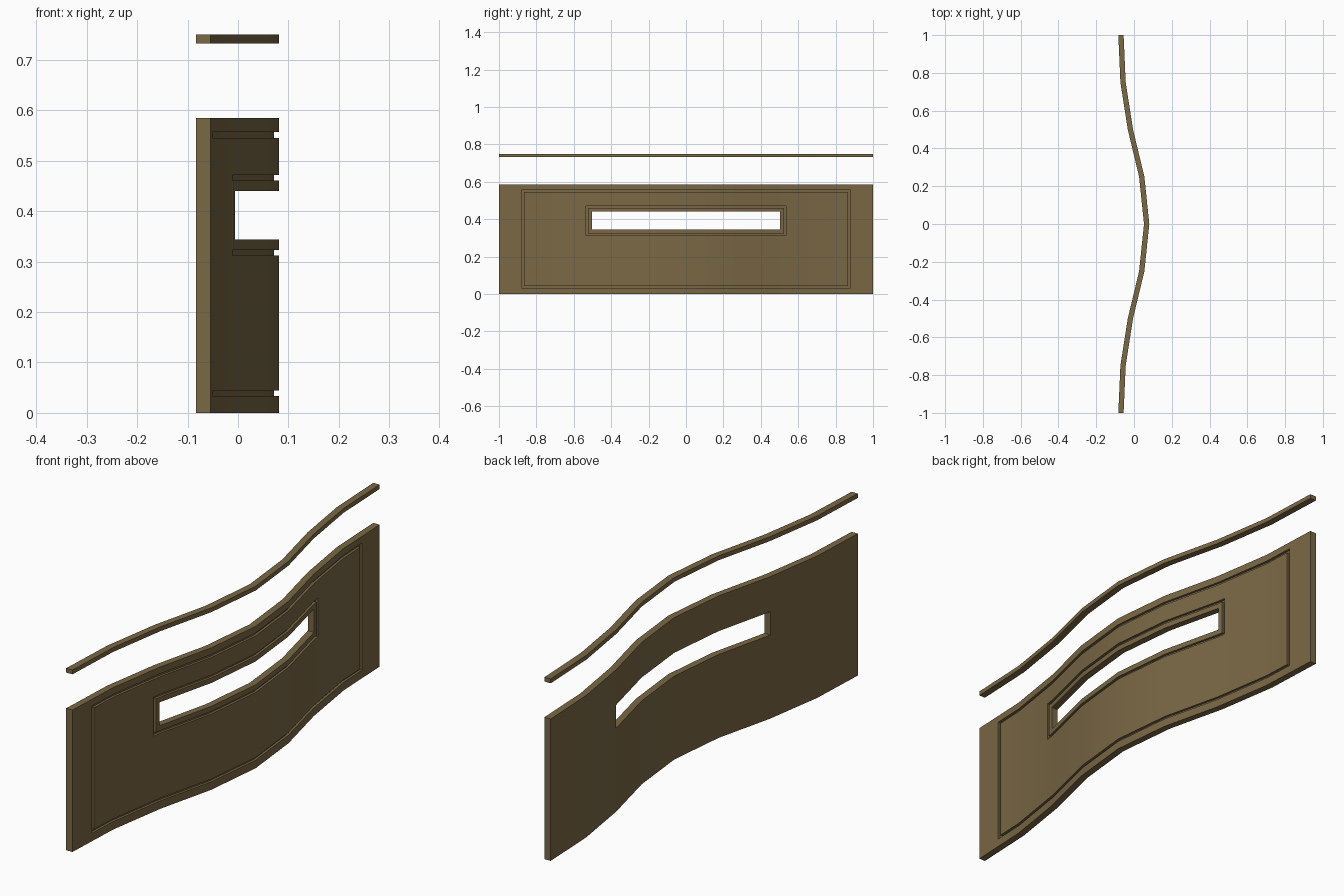
import bpy, bmesh

if "Cube" in bpy.data.objects:
    bpy.data.objects.remove(bpy.data.objects["Cube"])

THICK = 0.028
GROOVE = 0.010
# Half of the wavy plan: distance along y -> centreline x
PLAN = [(0.0, 0.067), (0.25, 0.041), (0.5, -0.019), (0.75, -0.058), (1.0, -0.069)]

wood = bpy.data.materials.new("brown_wood")
wood.diffuse_color = (0.195, 0.138, 0.06, 1)
wood.use_nodes = True
wood.node_tree.nodes["Principled BSDF"].inputs["Base Color"].default_value = wood.diffuse_color


def plan_x(y):
    y = abs(y)
    for (y0, x0), (y1, x1) in zip(PLAN, PLAN[1:]):
        if y <= y1:
            return x0 + (x1 - x0) * (y - y0) / (y1 - y0)
    return PLAN[-1][1]


def inside(y, z, rect):
    half, z0, z1 = rect
    return abs(y) < half and z0 < z < z1


def wavy_board(name, z0, z1, grooves=(), window=None):
    """Curved board cut from a grid of cells, each full, grooved or open."""
    rects = [r for g in grooves for r in g] + ([window] if window else [])
    half = {p[0] for p in PLAN} | {r[0] for r in rects}
    ys = sorted(half | {-h for h in half if h})
    zs = sorted({z0, z1} | {z for r in rects for z in r[1:]})
    bm = bmesh.new()
    cache = {}

    def vert(y, z, d):
        key = (y, z, d)
        if key not in cache:
            cache[key] = bm.verts.new((plan_x(y) + THICK / 2 - d, y, z))
        return cache[key]

    def quad(*pts):
        bm.faces.new([vert(*p) for p in pts])

    def depth(i, j):
        if not (0 <= i < len(ys) - 1 and 0 <= j < len(zs) - 1):
            return THICK
        y, z = (ys[i] + ys[i + 1]) / 2, (zs[j] + zs[j + 1]) / 2
        if window and inside(y, z, window):
            return THICK
        if any(inside(y, z, o) and not inside(y, z, n) for o, n in grooves):
            return GROOVE
        return 0.0

    for i in range(len(ys)):
        for j in range(len(zs)):
            d = depth(i, j)
            # Front and back skins
            if d < THICK:
                a, b, c, e = ys[i], ys[i + 1], zs[j], zs[j + 1]
                for k in (d, THICK):
                    quad((a, c, k), (b, c, k), (b, e, k), (a, e, k))
            # Walls wherever the depth steps
            s = depth(i - 1, j)
            if s != d and j < len(zs) - 1:
                quad((ys[i], zs[j], s), (ys[i], zs[j + 1], s),
                     (ys[i], zs[j + 1], d), (ys[i], zs[j], d))
            s = depth(i, j - 1)
            if s != d and i < len(ys) - 1:
                quad((ys[i], zs[j], s), (ys[i + 1], zs[j], s),
                     (ys[i + 1], zs[j], d), (ys[i], zs[j], d))
    bmesh.ops.recalc_face_normals(bm, faces=bm.faces)
    mesh = bpy.data.meshes.new(name)
    bm.to_mesh(mesh)
    bm.free()
    mesh.materials.append(wood)
    ob = bpy.data.objects.new(name, mesh)
    bpy.context.collection.objects.link(ob)
    bpy.ops.object.select_all(action='DESELECT')
    ob.select_set(True)
    bpy.context.view_layer.objects.active = ob
    bpy.ops.object.shade_smooth_by_angle()
    return ob


# Main panel: border groove, window groove, window (half width, bottom, top)
wavy_board("curved_panel", 0.0, 0.585,
           grooves=[((0.88, 0.033, 0.557), (0.866, 0.044, 0.545)),
                    ((0.535, 0.312, 0.472), (0.523, 0.323, 0.461))],
           window=(0.503, 0.344, 0.44))

# Thin rail floating above the panel
wavy_board("top_rail", 0.732, 0.75)
